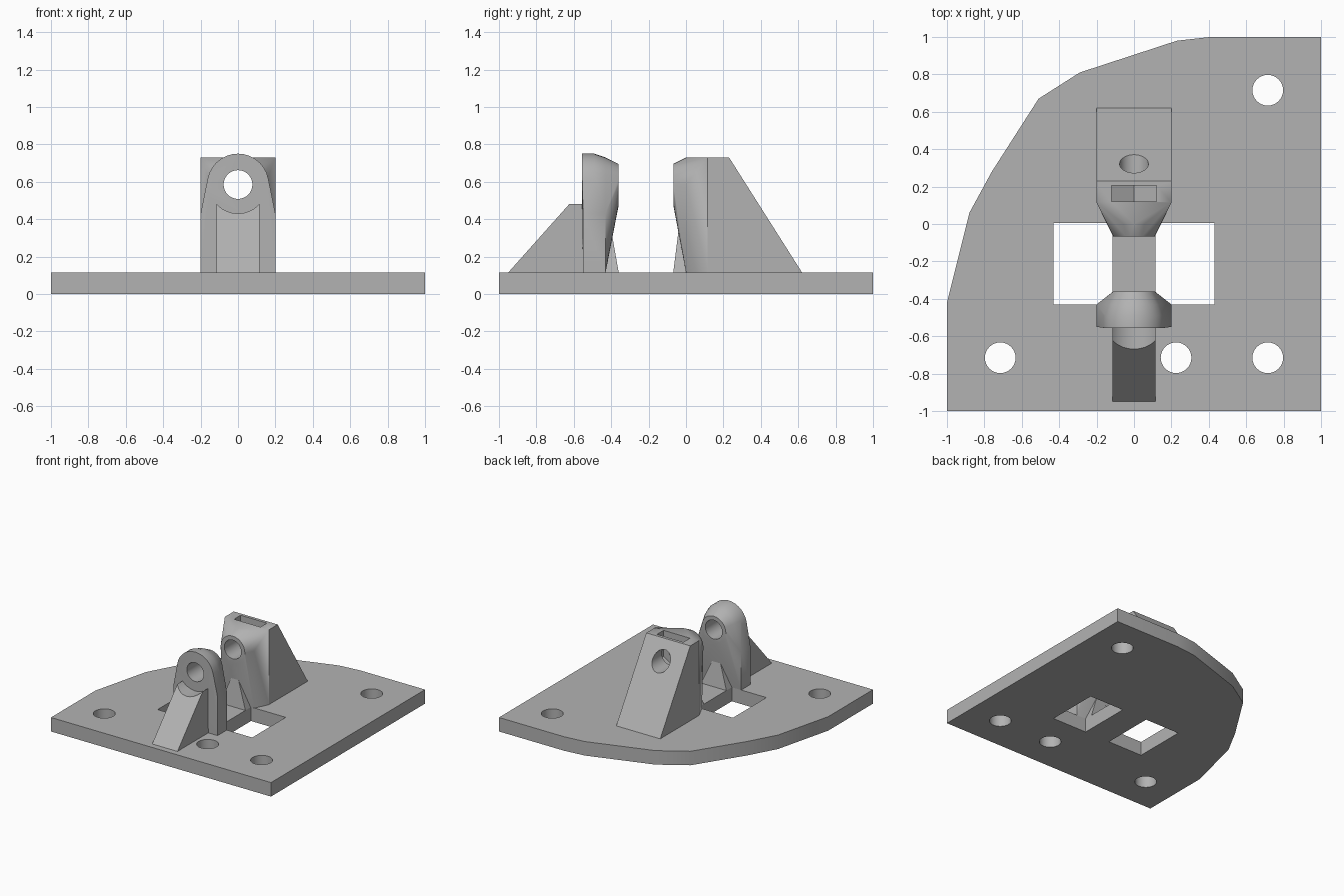
import bpy, bmesh, math
from mathutils import Vector

old = bpy.data.objects.get("Cube")
if old:
    bpy.data.objects.remove(old)

grey = bpy.data.materials.new("light grey")
grey.use_nodes = True
COLOUR = (0.45, 0.45, 0.45, 1)
grey.diffuse_color = COLOUR
grey.node_tree.nodes["Principled BSDF"].inputs["Base Color"].default_value = COLOUR

T = 0.115          # plate thickness
PIN = 0.585        # pin axis height
W = 0.115          # half width of the narrow parts
FULL = 0.2         # half width of the wide parts


def finish(name, bm):
    bmesh.ops.recalc_face_normals(bm, faces=bm.faces[:])
    mesh = bpy.data.meshes.new(name)
    bm.to_mesh(mesh)
    bm.free()
    mesh.materials.append(grey)
    ob = bpy.data.objects.new(name, mesh)
    bpy.context.collection.objects.link(ob)
    return ob


def prism(name, outline, offset):
    """Extrude a closed outline of 3D points along an offset."""
    bm = bmesh.new()
    face = bm.faces.new([bm.verts.new(p) for p in outline])
    geo = bmesh.ops.extrude_face_region(bm, geom=[face])["geom"]
    bmesh.ops.translate(bm, vec=Vector(offset),
                        verts=[g for g in geo if isinstance(g, bmesh.types.BMVert)])
    return finish(name, bm)


def hull(name, points):
    bm = bmesh.new()
    for p in points:
        bm.verts.new(p)
    res = bmesh.ops.convex_hull(bm, input=bm.verts[:])
    junk = {g for g in res["geom_interior"] + res["geom_unused"]
            if isinstance(g, bmesh.types.BMVert)}
    bmesh.ops.delete(bm, geom=list(junk), context="VERTS")
    bmesh.ops.dissolve_limit(bm, angle_limit=0.01, verts=bm.verts[:], edges=bm.edges[:])
    return finish(name, bm)


def ring(r, y, n=32):
    """Circle of points round the pin axis."""
    return [(r * math.cos(a), y, PIN + r * math.sin(a))
            for a in (math.tau * i / n for i in range(n))]


def mirrored(points):
    return [(s * x, y, z) for x, y, z in points for s in (-1, 1)]


def pin_cutter(r, y0, y1):
    return prism("pin_cutter", ring(r, y0), (0, y1 - y0, 0))


def cut(ob, cutters):
    bpy.context.view_layer.objects.active = ob
    for c in cutters:
        c.hide_render = True
        mod = ob.modifiers.new("cut", "BOOLEAN")
        mod.operation, mod.solver, mod.object = "DIFFERENCE", "EXACT", c
        bpy.ops.object.modifier_apply(modifier=mod.name)
        bpy.data.objects.remove(c)


# Base plate with a faceted corner, four screw holes and two windows
outline = [(-1, -1), (1, -1), (1, 1), (0.41, 1), (0.23, 0.98), (-0.29, 0.81),
           (-0.51, 0.67), (-0.76, 0.28), (-0.88, 0.06), (-1, -0.42)]
plate = prism("base_plate", [(x, y, 0) for x, y in outline], (0, 0, T))
cutters = []
for cx, cy in [(0.715, 0.715), (0.715, -0.715), (0.225, -0.715), (-0.715, -0.715)]:
    circle = [(cx + 0.082 * math.cos(math.tau * i / 32),
               cy + 0.082 * math.sin(math.tau * i / 32), -0.1) for i in range(32)]
    cutters.append(prism("screw_cutter", circle, (0, 0, 0.4)))
for s in (-1, 1):
    window = [(s * W, -0.43, -0.1), (s * 0.43, -0.43, -0.1),
              (s * 0.43, 0.005, -0.1), (s * W, 0.005, -0.1)]
    cutters.append(prism("window_cutter", window, (0, 0, 0.4)))
cut(plate, cutters)

# Front lug: rounded head blended into a square foot
lug = hull("front_lug", ring(0.165, -0.555) + ring(0.165, -0.49) + ring(0.145, -0.43)
           + ring(0.11, -0.36)
           + mirrored([(FULL, y, z) for y in (-0.55, -0.43) for z in (T, 0.43)]))
cut(lug, [pin_cutter(0.077, -1, 1)])

# Sloping brace in front of the lug, hollowed round the pin head
brace = prism("front_brace", [(-W, -0.95, T), (-W, -0.55, T), (-W, -0.55, 0.485),
                              (-W, -0.62, 0.485)], (2 * W, 0, 0))
cut(brace, [pin_cutter(0.155, -1, -0.5)])

# Rear post: round boss flaring into a wide block with a sloping back
post = hull("rear_post", ring(0.11, -0.068) + ring(0.145, 0)
            + mirrored([(0.145, 0, T), (FULL, 0.115, T), (FULL, 0.115, 0.73),
                        (FULL, 0.23, 0.73), (FULL, 0.62, T)]))
# Nut slot: pointed below, open at the top
slot = [(-0.12, 0.12, 0.9), (-0.12, 0.12, 0.515), (0, 0.12, 0.446),
        (0.12, 0.12, 0.515), (0.12, 0.12, 0.9)]
cut(post, [prism("slot_cutter", slot, (0, 0.085, 0)), pin_cutter(0.077, -1, 1)])

# Small pointed gussets at the feet of lug and post
lug_gusset = hull("lug_gusset", mirrored([(W, -0.36, T), (W, -0.43, T)])
                  + [(0, -0.41, 0.4), (0, -0.44, 0.4)])
post_gusset = hull("post_gusset", mirrored([(W, -0.068, T), (W, 0.005, T)])
                   + [(0, -0.03, 0.42), (0, 0.02, 0.42)])

# Smooth the curved faces, keep the edges sharp
for ob in (plate, lug, brace, post, lug_gusset, post_gusset):
    bpy.ops.object.select_all(action="DESELECT")
    ob.select_set(True)
    bpy.context.view_layer.objects.active = ob
    bpy.ops.object.shade_smooth_by_angle(angle=math.radians(25))
